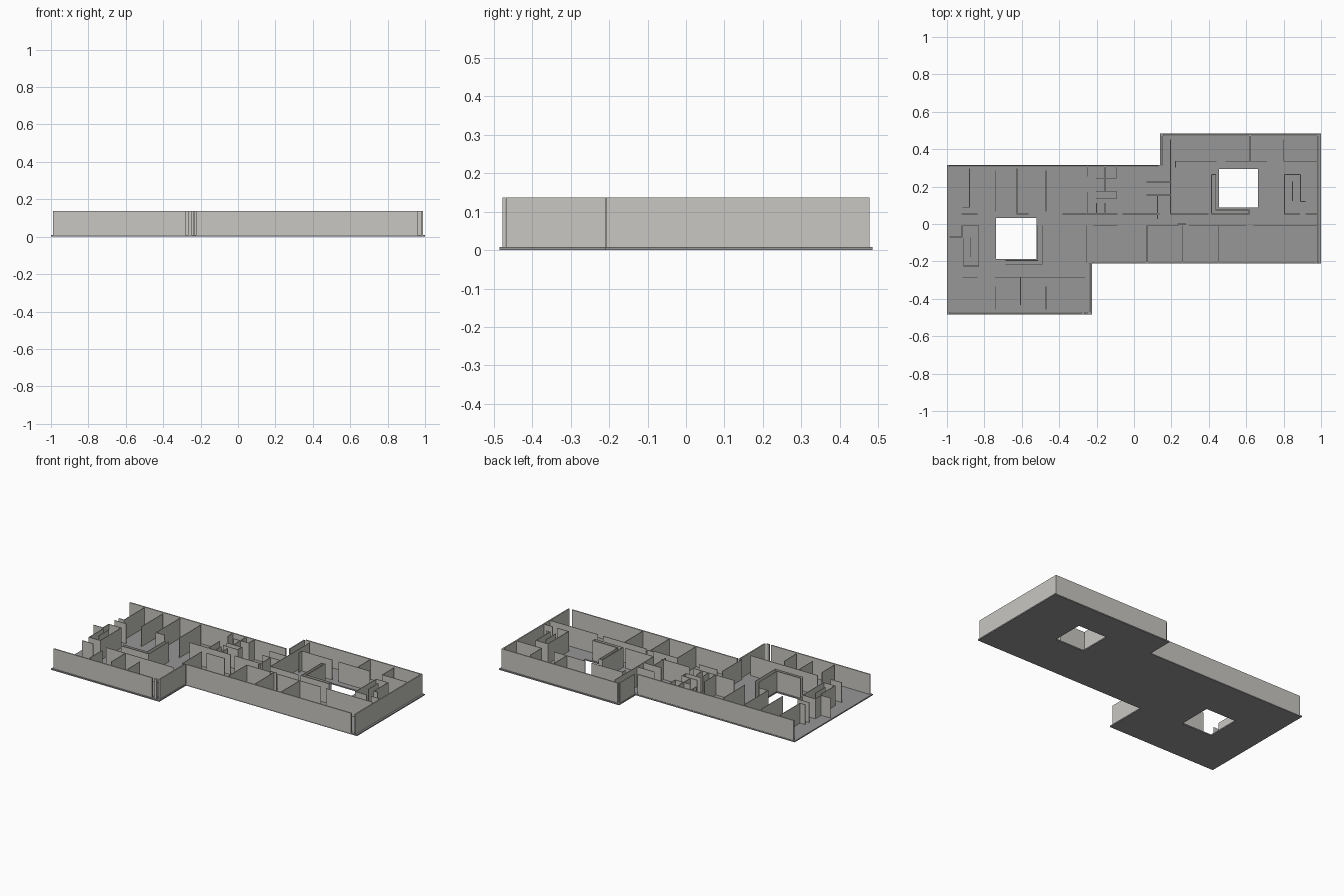
import bpy, bmesh
from mathutils import Matrix, Vector

FLOOR_Z, WALL_TOP = 0.008, 0.137


def material(name, rgb):
    m = bpy.data.materials.new(name)
    m.diffuse_color = (*rgb, 1)
    return m


wall_mat = material("warm light grey", (0.58, 0.57, 0.54))
floor_mat = material("mid grey", (0.31, 0.31, 0.31))


def finish(name, bm, mat):
    bmesh.ops.recalc_face_normals(bm, faces=bm.faces)
    me = bpy.data.meshes.new(name)
    bm.to_mesh(me)
    bm.free()
    me.materials.append(mat)
    ob = bpy.data.objects.new(name, me)
    bpy.context.collection.objects.link(ob)
    return ob


def walls(name, runs, t=0.004):
    """Axis-aligned walls, each run given as x0, y0, x1, y1 on its centre line."""
    bm = bmesh.new()
    for x0, y0, x1, y1 in runs:
        sx, sy = abs(x1 - x0) + t, abs(y1 - y0) + t
        mat = (Matrix.Translation(((x0 + x1) / 2, (y0 + y1) / 2, (FLOOR_Z + WALL_TOP) / 2))
               @ Matrix.Diagonal((sx, sy, WALL_TOP - FLOOR_Z, 1)))
        bmesh.ops.create_cube(bm, size=1, matrix=mat)
    return finish(name, bm, wall_mat)


# Floor slab: two offset wings, each with a courtyard opening
solid = [(-1, -0.485, -0.225, 0.315), (-0.225, -0.21, 1, 0.315), (0.14, 0.315, 1, 0.485)]
holes = [(-0.737, -0.187, -0.52, 0.033), (0.455, 0.087, 0.662, 0.295)]
xs = sorted({v for r in solid + holes for v in (r[0], r[2])})
ys = sorted({v for r in solid + holes for v in (r[1], r[3])})


def inside(x, y, rects):
    return any(a < x < c and b < y < d for a, b, c, d in rects)


bm = bmesh.new()
for xa, xb in zip(xs, xs[1:]):
    for ya, yb in zip(ys, ys[1:]):
        cx, cy = (xa + xb) / 2, (ya + yb) / 2
        if inside(cx, cy, solid) and not inside(cx, cy, holes):
            bm.faces.new([bm.verts.new((x, y, 0)) for x, y in
                          ((xa, ya), (xb, ya), (xb, yb), (xa, yb))])
bmesh.ops.remove_doubles(bm, verts=bm.verts, dist=1e-5)
ext = bmesh.ops.extrude_face_region(bm, geom=bm.faces[:], use_keep_orig=True)
top = [v for v in ext["geom"] if isinstance(v, bmesh.types.BMVert)]
bmesh.ops.translate(bm, verts=top, vec=Vector((0, 0, FLOOR_Z)))
finish("floor_slab", bm, floor_mat)

# Outer walls; the west end stays open
walls("outer_walls", [
    (-0.985, -0.474, -0.285, -0.474),
    (-0.263, -0.474, -0.252, -0.474),
    (-0.236, -0.465, -0.236, -0.212),
    (-0.22, -0.206, 0.955, -0.206),
    (0.984, -0.204, 0.984, 0.474),
    (0.16, 0.474, 0.978, 0.474),
    (0.148, 0.318, 0.148, 0.465),
    (-0.985, 0.308, 0.125, 0.308),
], 0.008)

# Rooms of the west wing
walls("west_room_walls", [
    (-0.88, 0.09, -0.88, 0.295), (-0.915, 0.09, -0.88, 0.09),
    (-0.92, 0.053, -0.84, 0.053),
    (-0.742, 0.07, -0.742, 0.285),
    (-0.625, 0.053, -0.625, 0.295), (-0.625, 0.053, -0.565, 0.053),
    (-0.47, 0.07, -0.47, 0.285),
    (-0.915, -0.285, -0.84, -0.285),
    (-0.742, -0.285, -0.265, -0.285),
    (-0.742, -0.455, -0.742, -0.335),
    (-0.607, -0.43, -0.607, -0.285),
    (-0.47, -0.455, -0.47, -0.335),
    (-0.253, -0.205, -0.253, -0.01),
])

# Stair enclosures at each end
walls("west_stair_walls", [
    (-0.92, -0.01, -0.83, -0.01), (-0.83, -0.225, -0.83, -0.01),
    (-0.91, -0.225, -0.83, -0.225), (-0.91, -0.225, -0.91, -0.08),
    (-0.92, -0.07, -0.92, -0.01), (-0.985, -0.07, -0.92, -0.07),
    (-0.875, -0.175, -0.875, -0.075),
])
walls("east_stair_walls", [
    (0.805, 0.265, 0.89, 0.265), (0.805, 0.053, 0.805, 0.265),
    (0.805, 0.053, 0.885, 0.053), (0.89, 0.12, 0.89, 0.265),
    (0.89, 0.12, 0.915, 0.12), (0.92, 0.053, 0.98, 0.053),
    (0.848, 0.125, 0.848, 0.225),
])

# Double L-shaped screens beside the courtyards
walls("west_courtyard_screen", [
    (-0.49, -0.215, -0.49, -0.01), (-0.685, -0.215, -0.49, -0.215),
    (-0.515, -0.195, -0.515, -0.01), (-0.685, -0.195, -0.515, -0.195),
])
walls("east_courtyard_screen", [
    (0.415, 0.053, 0.415, 0.265), (0.415, 0.053, 0.615, 0.053),
    (0.437, 0.075, 0.437, 0.265), (0.437, 0.075, 0.615, 0.075),
    (0.415, 0.265, 0.437, 0.265), (0.615, 0.053, 0.615, 0.075),
])

# Small service rooms in the middle
walls("service_core_walls", [
    (-0.38, 0.053, -0.09, 0.053), (-0.25, 0.053, -0.25, 0.17),
    (-0.25, 0.255, -0.25, 0.305), (-0.155, 0.175, -0.155, 0.305),
    (-0.2, 0.245, -0.095, 0.245), (-0.2, 0.175, -0.095, 0.175),
    (-0.2, 0.135, -0.095, 0.135), (-0.2, 0.053, -0.2, 0.11),
    (-0.095, 0.245, -0.095, 0.305), (-0.095, 0.135, -0.095, 0.175),
    (-0.155, 0.053, -0.155, 0.11),
    (-0.06, 0.053, 0.135, 0.053),
    (0.07, 0.225, 0.195, 0.225), (0.07, 0.155, 0.195, 0.155),
    (0.125, 0.03, 0.125, 0.155), (0.195, 0.053, 0.195, 0.305),
    (0.195, 0.053, 0.395, 0.053),
])

# Rooms of the east wing, along the north and south fronts
walls("east_room_walls", [
    (0.222, 0.305, 0.222, 0.335), (0.222, 0.335, 0.44, 0.335),
    (0.49, 0.335, 0.71, 0.335), (0.8, 0.335, 0.98, 0.335),
    (0.62, 0.335, 0.62, 0.47), (0.8, 0.335, 0.8, 0.45),
    (0.195, 0.305, 0.195, 0.45),
    (-0.215, -0.01, -0.09, -0.01), (0.07, -0.01, 0.235, -0.01),
    (0.235, 0.0, 0.275, 0.0),
    (0.295, -0.01, 0.6, -0.01), (0.64, -0.01, 0.98, -0.01),
    (0.07, -0.2, 0.07, -0.01), (0.26, -0.2, 0.26, -0.01),
    (0.45, -0.2, 0.45, -0.01),
])
